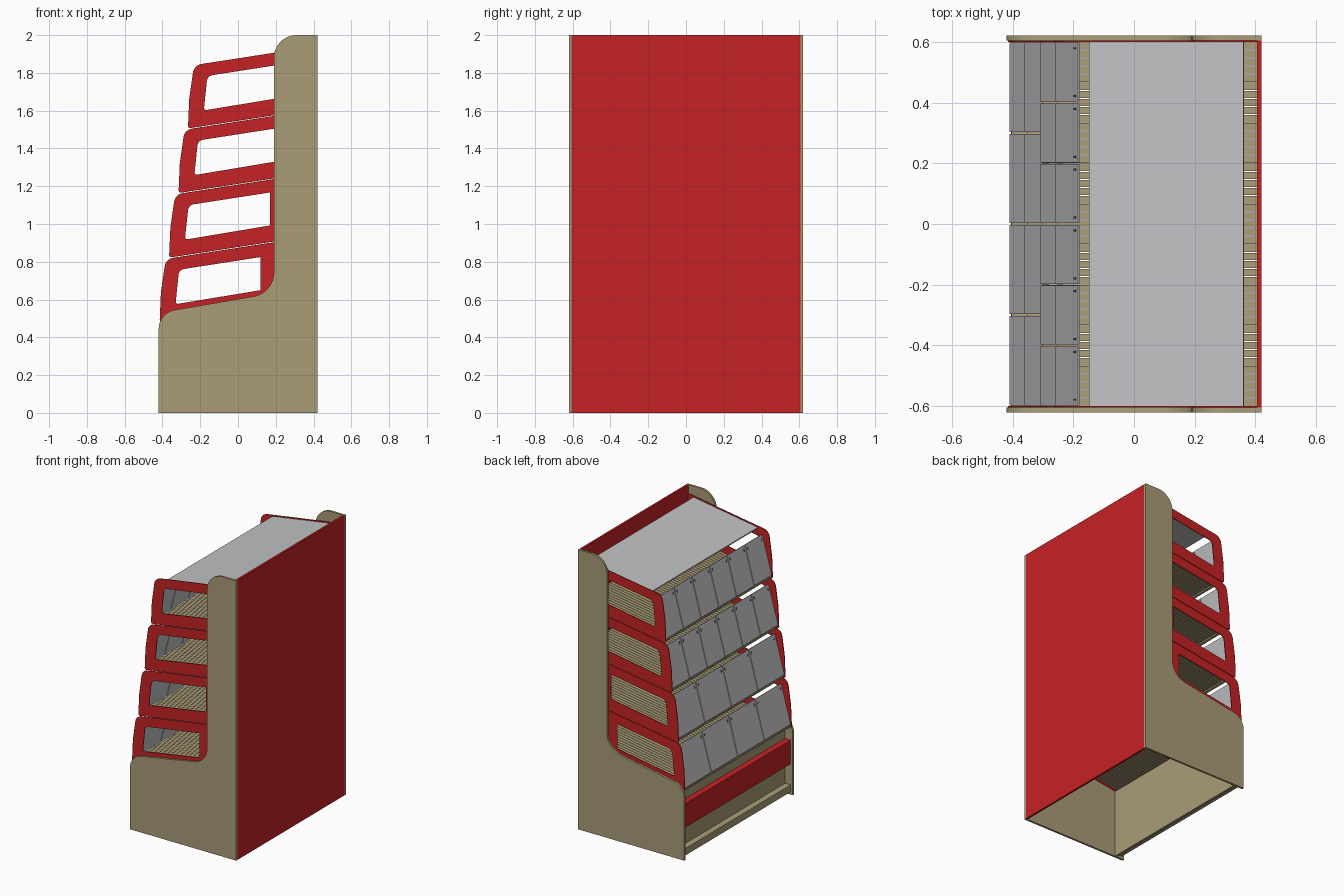
import bpy, bmesh, math
from mathutils import Vector

if "Cube" in bpy.data.objects:
    bpy.data.objects.remove(bpy.data.objects["Cube"])


def material(name, rgb):
    m = bpy.data.materials.new(name)
    m.use_nodes = True
    color = (*rgb, 1)
    m.diffuse_color = color
    m.node_tree.nodes["Principled BSDF"].inputs["Base Color"].default_value = color
    return m


RED = material("red", (0.56, 0.016, 0.018))
TAN = material("tan_wood", (0.40, 0.335, 0.185))
GREY = material("light_grey", (0.54, 0.545, 0.56))
DARK = material("dark_grey", (0.10, 0.10, 0.10))


def rounded(points, steps=8):
    """Polygon from (x, z, radius) corners, each corner filleted."""
    out = []
    for i, (x, z, r) in enumerate(points):
        p = Vector((x, z))
        if r == 0:
            out.append(p)
            continue
        a = (Vector(points[i - 1][:2]) - p).normalized()
        b = (Vector(points[(i + 1) % len(points)][:2]) - p).normalized()
        half = a.angle(b) / 2
        center = p + (a + b).normalized() * (r / math.sin(half))
        start = p + a * (r / math.tan(half)) - center
        end = p + b * (r / math.tan(half)) - center
        sweep = start.angle_signed(end)
        for k in range(steps + 1):
            t = -sweep * k / steps
            c, s = math.cos(t), math.sin(t)
            out.append(center + Vector((start.x * c - start.y * s, start.x * s + start.y * c)))
    return out


def plate(name, loops, spans, mat, smooth=False):
    """Extrude an xz outline (with optional hole loops) over one or more y spans."""
    bm = bmesh.new()
    for y0, y1 in spans:
        edges = []
        for loop in loops:
            verts = [bm.verts.new((p[0], y0, p[1])) for p in loop]
            edges += [bm.edges.new((verts[i - 1], verts[i])) for i in range(len(verts))]
        fill = bmesh.ops.triangle_fill(bm, edges=edges, use_beauty=True)
        faces = [f for f in fill["geom"] if isinstance(f, bmesh.types.BMFace)]
        ext = bmesh.ops.extrude_face_region(bm, geom=faces, use_keep_orig=True)
        moved = [v for v in ext["geom"] if isinstance(v, bmesh.types.BMVert)]
        bmesh.ops.translate(bm, verts=moved, vec=(0, y1 - y0, 0))
    bmesh.ops.recalc_face_normals(bm, faces=bm.faces)
    mesh = bpy.data.meshes.new(name)
    bm.to_mesh(mesh)
    bm.free()
    mesh.materials.append(mat)
    obj = bpy.data.objects.new(name, mesh)
    bpy.context.collection.objects.link(obj)
    if smooth:
        bpy.ops.object.select_all(action="DESELECT")
        obj.select_set(True)
        bpy.context.view_layer.objects.active = obj
        bpy.ops.object.shade_smooth_by_angle()
    return obj


def box(name, x0, x1, z0, z1, spans, mat):
    return plate(name, [[(x0, z0), (x1, z0), (x1, z1), (x0, z1)]], spans, mat)


def strip(name, a, b, thick, spans, mat):
    """Flat board between two xz points, thickened below/behind the line."""
    a, b = Vector(a), Vector(b)
    d = (b - a).normalized()
    n = Vector((d.y, -d.x)) * thick
    return plate(name, [[a, b, b + n, a + n]], spans, mat)


INNER, OUTER = 0.605, 0.62
FULL = [(-INNER, INNER)]
BACK = 0.405
SLOPE = 0.16

# Cabinet: side panels, back, base
side = rounded([(-0.42, 0, 0), (0.42, 0, 0), (0.42, 2, 0), (0.19, 2, 0.12),
                (0.19, 0.635, 0.13), (-0.42, 0.53, 0.1)], 12)
plate("side_panels", [side], [(-OUTER, -INNER), (INNER, OUTER)], TAN, True)
box("back_panel", BACK, 0.42, 0, 2, FULL, RED)
box("base_board", -0.36, -0.345, 0, 0.49, FULL, TAN)
box("base_red_band", -0.405, -0.36, 0.22, 0.39, FULL, RED)
box("kick_rail", -0.405, -0.36, 0.02, 0.07, FULL, TAN)

# Sloping slats run front to back, evenly spaced across the width
COUNT = 45
pitch = 1.2 / COUNT
slat_spans = [(-0.6 + i * pitch + 0.0015, -0.6 + (i + 1) * pitch - 0.0015) for i in range(COUNT)]

# Four stepped tiers, lowest first
for tier in range(4):
    ox, oz = -0.415 + 0.05 * tier, 0.48 + 0.342 * tier
    end = BACK - ox

    def place(points):
        return [(x + ox, z + oz, *r) for x, z, *r in points]

    # Red end frames with a window
    frame = rounded(place([(0, 0, 0.012), (end, SLOPE * end - 0.005, 0),
                           (end, 0.343 + 0.155 * (end - 0.085), 0),
                           (0.032, 0.335, 0.055), (0.007, 0.16, 0.3)]))
    window = rounded(place([(0.084, 0.095, 0.012), (0.535, 0.17, 0),
                            (0.535, 0.345, 0), (0.103, 0.278, 0.035)]))
    plate(f"end_frames_{tier + 1}", [frame, window],
          [(-INNER, -0.6), (0.6, INNER)], RED, True)

    # Slatted shelf and its front rail
    a, b = place([(0.012, 0.024), (end, 0.024 + SLOPE * end)])
    strip(f"shelf_slats_{tier + 1}", a, b, 0.012, slat_spans, TAN)
    box(f"shelf_rail_{tier + 1}", ox + 0.012, ox + 0.03, oz + 0.004, oz + 0.014, [(-0.6, 0.6)], TAN)

    # Tilted front flaps: wide on the lower tiers, narrow on the upper ones
    flaps = 4 if tier < 2 else 6
    width = 1.2 / flaps
    a, b = place([(0.005, 0.027), (0.08, 0.3)])
    spans = [(-0.6 + i * width + 0.003, -0.6 + (i + 1) * width - 0.003) for i in range(flaps)]
    strip(f"front_flaps_{tier + 1}", a, b, 0.006, spans, GREY)

    # Small clips near the upper corners of each flap
    lo, hi = Vector(a).lerp(Vector(b), 0.86), Vector(a).lerp(Vector(b), 0.92)
    shift = Vector((-0.003, 0.001))
    clips = [(y + s - 0.003, y + s + 0.003) for y0, y1 in spans
             for y, s in ((y0, 0.018), (y1, -0.018))]
    strip(f"flap_clips_{tier + 1}", lo + shift, hi + shift, 0.003, clips, DARK)

# Grey roof over the top tier
strip("roof", (-0.148, 1.845), (0.36, 1.925), 0.01, [(-0.6, 0.6)], GREY)
